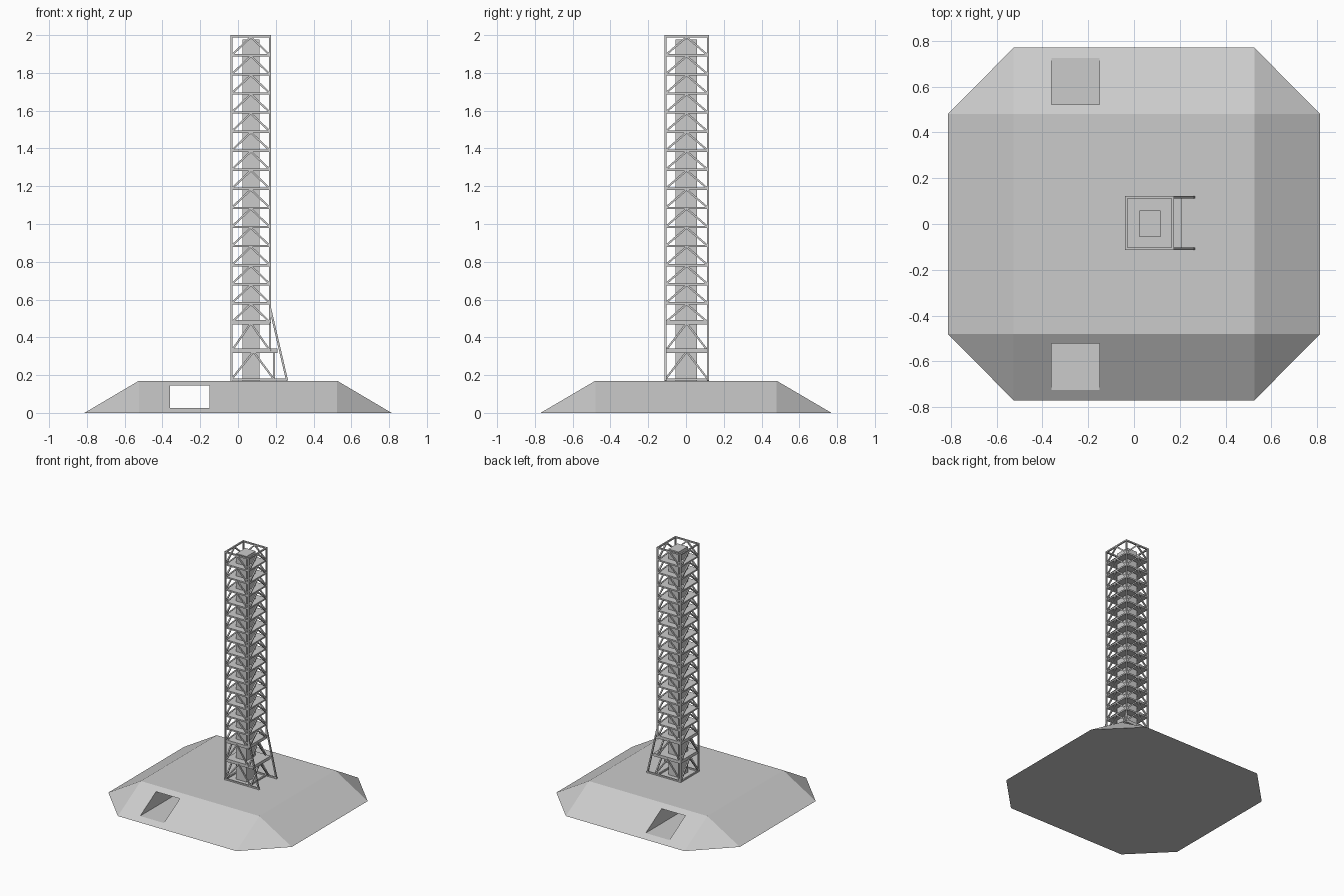
import bpy, bmesh
from mathutils import Vector, Matrix

if "Cube" in bpy.data.objects:
    bpy.data.objects.remove(bpy.data.objects["Cube"])

X0, X1 = -0.034, 0.17      # tower footprint
Y0, Y1 = -0.109, 0.116
CX, CY = (X0 + X1) / 2, (Y0 + Y1) / 2
TOP, DECK = 1.994, 0.17
T = 0.011                  # bar thickness


def finish(name, bm):
    bmesh.ops.recalc_face_normals(bm, faces=bm.faces[:])
    me = bpy.data.meshes.new(name)
    bm.to_mesh(me)
    bm.free()
    ob = bpy.data.objects.new(name, me)
    bpy.context.collection.objects.link(ob)
    return ob


def box(bm, lo, hi):
    lo, hi = Vector(lo), Vector(hi)
    m = Matrix.Translation((lo + hi) / 2) @ Matrix.Diagonal((hi - lo).to_4d())
    m[3][3] = 1
    bmesh.ops.create_cube(bm, size=1, matrix=m)


def bar(bm, a, b, t=T):
    a, b = Vector(a), Vector(b)
    d = b - a
    x = d.cross(Vector((0, 0, 1)))
    x = x.normalized() if x.length > 1e-6 else Vector((1, 0, 0))
    z = d.normalized()
    rot = Matrix((x, z.cross(x), z)).transposed().to_4x4()
    m = Matrix.Translation((a + b) / 2) @ rot @ Matrix.Diagonal((t, t, d.length, 1))
    bmesh.ops.create_cube(bm, size=1, matrix=m)


# sloped platform: octagon below, rectangle above
bm = bmesh.new()
for sx in (-1, 1):
    for sy in (-1, 1):
        for p in ((0.525, 0.77, 0), (0.813, 0.48, 0), (0.525, 0.48, DECK)):
            bm.verts.new((sx * p[0], sy * p[1], p[2]))
bmesh.ops.convex_hull(bm, input=bm.verts[:])
bmesh.ops.dissolve_limit(bm, angle_limit=0.01, verts=bm.verts[:], edges=bm.edges[:])
base = finish("base_platform", bm)

# tunnel running front to back through the platform
bm = bmesh.new()
box(bm, (-0.36, -1, 0.027), (-0.15, 1, 0.145))
cutter = finish("tunnel_cutter", bm)
cutter.hide_render = True
cutter.hide_viewport = True
mod = base.modifiers.new("tunnel", 'BOOLEAN')
mod.operation = 'DIFFERENCE'
mod.solver = 'EXACT'
mod.object = cutter

# elevator core
bm = bmesh.new()
box(bm, (0.023, -0.056, DECK), (0.115, 0.059, 1.977))
finish("core_shaft", bm)

# storey heights: two tall bays, then regular ones
levels = [0.178, 0.328, 0.479] + [0.479 + (TOP - 0.479) * i / 15 for i in range(1, 16)]

# floor plates
bm = bmesh.new()
for i, z in enumerate(levels[1:-1]):
    h = 0.012 if i < 2 else 0.006
    box(bm, (X0, Y0, z - h), (0.208 if i == 0 else X1, Y1, z + h))
finish("floor_plates", bm)

# corner posts, with splayed legs on the right side
bm = bmesh.new()
for y in (Y0, Y1):
    bar(bm, (X0, y, DECK), (X0, y, 2.0))
    bar(bm, (X1, y, 0.479), (X1, y, 2.0))
    bar(bm, (X1, y, 0.555), (0.26, y, DECK))
    bar(bm, (X0, y, 0.177), (0.264, y, 0.177))
bar(bm, (X0, Y0, 0.177), (X0, Y1, 0.177))
bar(bm, (X1, Y0, 0.177), (X1, Y1, 0.177))
finish("tower_frame", bm)

# top ring
bm = bmesh.new()
for y in (Y0, Y1):
    bar(bm, (X0, y, TOP), (X1, y, TOP))
for x in (X0, X1):
    bar(bm, (x, Y0, TOP), (x, Y1, TOP))
finish("top_ring", bm)

# chevron braces on all four faces of every bay
bm = bmesh.new()
for i, (lo, hi) in enumerate(zip(levels, levels[1:])):
    xr = 0.19 if i == 0 else X1
    mid = 0.082 if i == 0 else CX
    for y in (Y0, Y1):
        for x in (X0, xr):
            bar(bm, (x, y, lo), (mid, y, hi - 0.004), 0.01)
    for x in (X0, xr):
        for y in (Y0, Y1):
            bar(bm, (x, y, lo), (x, CY, hi - 0.004), 0.01)
finish("chevron_braces", bm)
